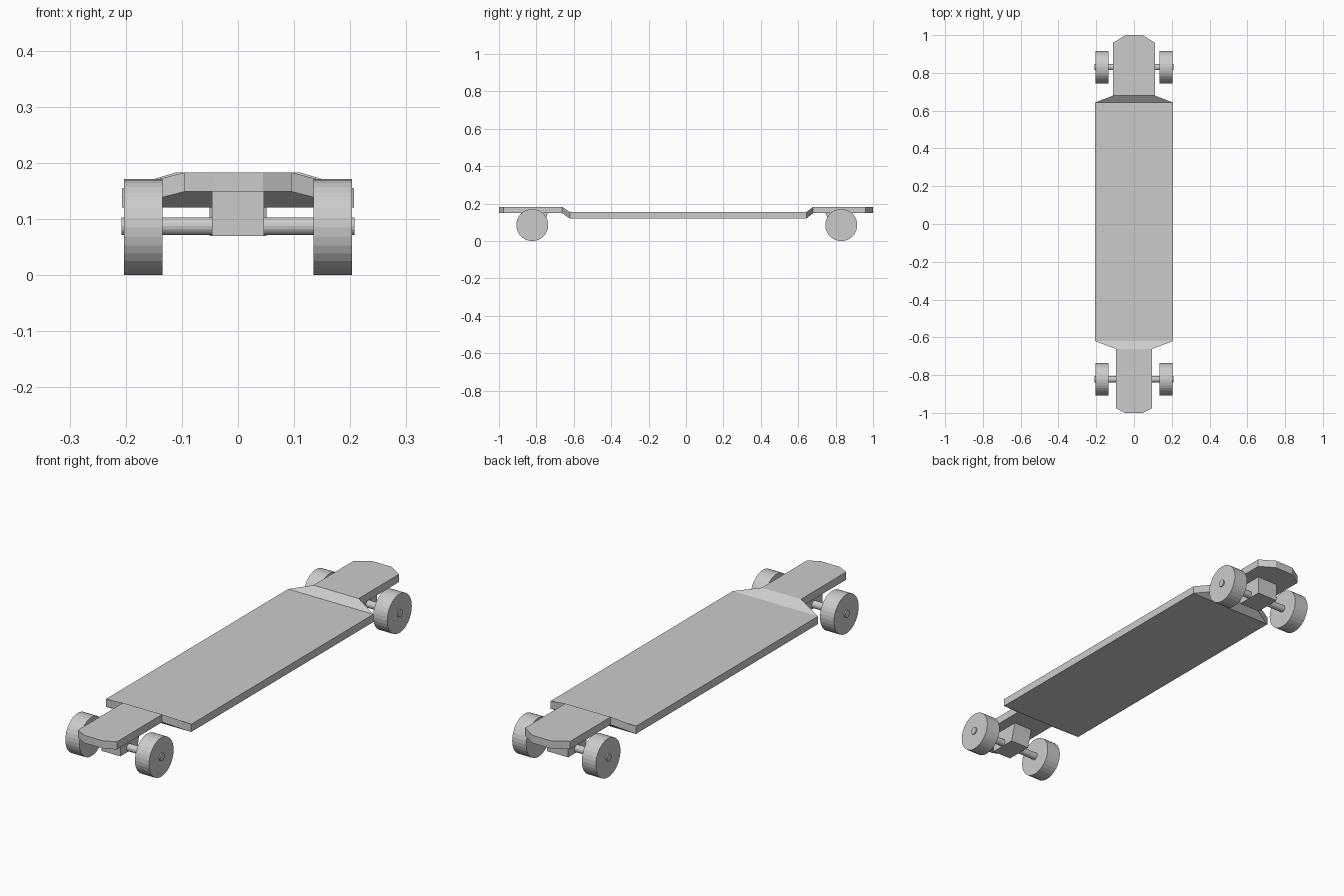
import bpy, bmesh, math

if "Cube" in bpy.data.objects:
    bpy.data.objects.remove(bpy.data.objects["Cube"])


def mesh_object(name, bm):
    bmesh.ops.recalc_face_normals(bm, faces=bm.faces)
    mesh = bpy.data.meshes.new(name)
    bm.to_mesh(mesh)
    bm.free()
    obj = bpy.data.objects.new(name, mesh)
    bpy.context.collection.objects.link(obj)
    return obj


def loft(name, rings):
    """Closed solid through a series of four-cornered sections."""
    bm = bmesh.new()
    rows = [[bm.verts.new(p) for p in ring] for ring in rings]
    for a, b in zip(rows, rows[1:]):
        for i in range(4):
            j = (i + 1) % 4
            bm.faces.new((a[i], a[j], b[j], b[i]))
    bm.faces.new(rows[0])
    bm.faces.new(rows[-1])
    return mesh_object(name, bm)


def x_cylinder(name, x, y, z, radius, length, sides):
    bpy.ops.mesh.primitive_cylinder_add(
        vertices=sides, radius=radius, depth=length,
        location=(x, y, z), rotation=(0, math.pi / 2, 0))
    bpy.context.object.name = name


# Drop-through deck: (y, half width, underside z) from nose to tail
THICK = 0.034
stations = [
    (-1.0, 0.045, 0.149), (-0.975, 0.095, 0.149), (-0.662, 0.095, 0.149),
    (-0.62, 0.207, 0.12), (0.643, 0.207, 0.12),
    (0.68, 0.11, 0.149), (0.96, 0.11, 0.149), (1.0, 0.045, 0.149),
]
loft("deck", [[(-w, y, z), (w, y, z), (w, y, z + THICK), (-w, y, z + THICK)]
              for y, w, z in stations])

# Trucks: hanger block, axle and two wheels at each end
for end, y, s, w in (("front", -0.822, -1, 0.046), ("rear", 0.83, 1, 0.051)):
    inner, outer = y - s * 0.06, y + s * 0.06
    profile = [(inner - s * 0.022, 0.149), (outer, 0.149),
               (outer, 0.07), (inner, 0.07)]
    loft(end + "_truck_block", [[(x, py, pz) for py, pz in profile]
                                for x in (-w, w)])
    x_cylinder(end + "_axle", 0, y, 0.087, 0.016, 0.416, 16)
    for side, sx in (("left", -1), ("right", 1)):
        x_cylinder(f"{end}_{side}_wheel", sx * 0.169, y, 0.0855, 0.0855, 0.068, 32)
